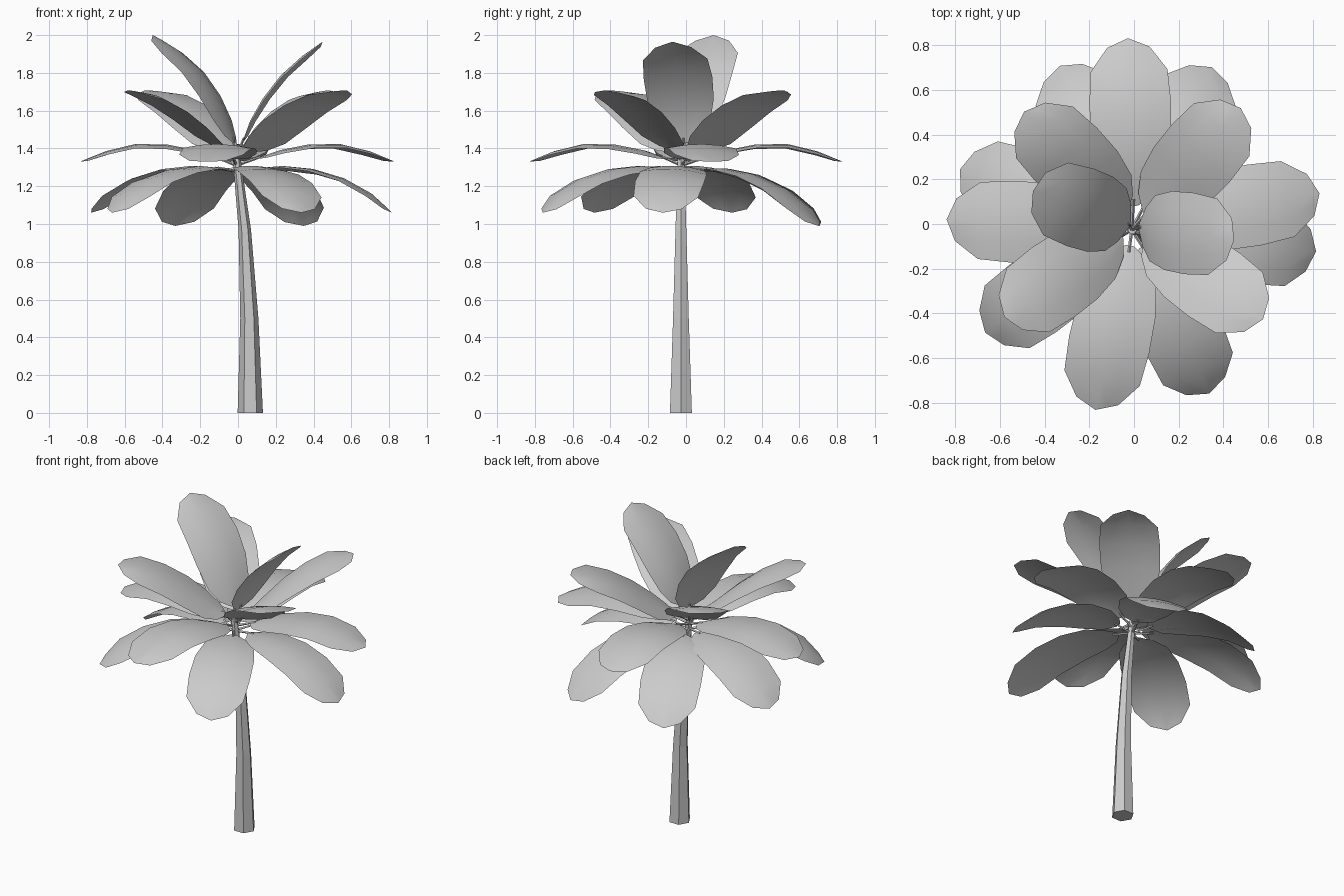
import bpy, bmesh
from math import sin, cos, pi, radians
from mathutils import Vector

if "Cube" in bpy.data.objects:
    bpy.data.objects.remove(bpy.data.objects["Cube"])

ROOT = Vector((-0.01, -0.024, 0))     # where the stalks meet the trunk
CROWN = Vector((0.002, -0.009, 0))    # centre the blades radiate from
UP = Vector((0, 0, 1))


def make_object(name, bm, smooth=None):
    bmesh.ops.recalc_face_normals(bm, faces=bm.faces)
    mesh = bpy.data.meshes.new(name)
    bm.to_mesh(mesh)
    bm.free()
    ob = bpy.data.objects.new(name, mesh)
    bpy.context.collection.objects.link(ob)
    if smooth:
        bpy.context.view_layer.objects.active = ob
        ob.select_set(True)
        bpy.ops.object.shade_smooth_by_angle(angle=radians(smooth))
        ob.select_set(False)
    return ob


def tube(bm, rings):
    """Capped loft through rings of vectors."""
    loops = [[bm.verts.new(p) for p in ring] for ring in rings]
    n = len(loops[0])
    for a, b in zip(loops, loops[1:]):
        for i in range(n):
            bm.faces.new((a[i], a[(i + 1) % n], b[(i + 1) % n], b[i]))
    bm.faces.new(loops[0][::-1])
    bm.faces.new(loops[-1])


def along(pts, t):
    """Point and tangent at arc-length fraction t of a (r, z) polyline."""
    segs = [(Vector(a), Vector(b)) for a, b in zip(pts, pts[1:])]
    d = t * sum((b - a).length for a, b in segs)
    for a, b in segs:
        length = (b - a).length
        if d <= length + 1e-6:
            return a.lerp(b, d / length), (b - a).normalized()
        d -= length
    return segs[-1][1], (segs[-1][1] - segs[-1][0]).normalized()


# Trunk: six-sided, tapering and leaning: (x, z, radius)
bm = bmesh.new()
tube(bm, [[Vector((x + r * cos(k * pi / 3), -0.027 + r * sin(k * pi / 3), z)) for k in range(6)]
          for x, z, r in [(0.065, 0, 0.067), (0.060, 0.5, 0.048), (0.036, 0.97, 0.033),
                          (0.015, 1.15, 0.027), (-0.008, 1.36, 0.020)]])
make_object("trunk", bm)

# Leaf half outline: (fraction of leaf length, half width)
OUTLINE = [(0, 0.02), (0.06, 0.09), (0.18, 0.148), (0.38, 0.177), (0.6, 0.183),
           (0.81, 0.172), (0.95, 0.095), (1, 0)]
COLUMNS = (-1, -0.5, 0, 0.5, 1)


def leaf(name, angle, roll, root_z, path):
    a = radians(angle)
    out, side = Vector((cos(a), sin(a), 0)), Vector((-sin(a), cos(a), 0))
    # Blade: lightly cambered, rolled about its midrib and untwisting to the tip
    bm = bmesh.new()
    rows = []
    for t, w in OUTLINE:
        p, tan = along(path, t)
        r = radians(roll * (1 - 0.7 * t))
        n0 = UP * tan.x - out * tan.y
        across = side * cos(r) - n0 * sin(r)
        normal = n0 * cos(r) + side * sin(r)
        mid = CROWN + out * p.x + UP * p.y
        if w == 0:
            rows.append([bm.verts.new(mid)] * 5)
            continue
        rows.append([bm.verts.new(mid + across * (u * w) - normal * (u * u * 0.12 * w))
                     for u in COLUMNS])
    for r0, r1 in zip(rows, rows[1:]):
        for i in range(4):
            bm.faces.new(list(dict.fromkeys((r0[i], r0[i + 1], r1[i + 1], r1[i]))))
    make_object(name, bm, 40)
    # Stalk from the trunk to the blade
    bm = bmesh.new()
    p, tan = along(path, 0.04)
    n = UP * tan.x - out * tan.y
    tube(bm, [[c + (side * cos(k * pi / 2) + n * sin(k * pi / 2)) * r for k in range(4)]
              for c, r in ((ROOT + UP * root_z, 0.008),
                           (CROWN + out * p.x + UP * p.y, 0.006))])
    make_object(name + "_stalk", bm)


# Leaf tiers: name, stalk root height, (angle, roll) of each leaf, (radius, height) path
TIERS = [
    ("low_leaf", 1.28, ((-8, 4), (162, -4), (215.5, 0), (-66, 4)),
     [(0.10, 1.295), (0.28, 1.31), (0.44, 1.285), (0.60, 1.23), (0.73, 1.15), (0.82, 1.06)]),
    ("low_back_leaf", 1.28, ((64, 4), (115, 0)),
     [(0.10, 1.29), (0.27, 1.295), (0.42, 1.26), (0.57, 1.19), (0.70, 1.09), (0.79, 0.99)]),
    ("middle_leaf", 1.31, ((10, 1), (92, 1), (178, 1), (258, 1)),
     [(0.09, 1.345), (0.25, 1.40), (0.45, 1.433), (0.63, 1.415), (0.84, 1.33)]),
    ("upper_leaf", 1.33, ((48, 11), (134, 11), (215, 11), (-36, 11)),
     [(0.07, 1.385), (0.18, 1.46), (0.32, 1.565), (0.46, 1.645), (0.59, 1.695), (0.71, 1.708)]),
    ("top_leaf", 1.35, ((-8, -4),),
     [(0.02, 1.43), (0.08, 1.59), (0.19, 1.75), (0.30, 1.86), (0.45, 1.965)]),
    ("top_left_leaf", 1.35, ((161, 0),),
     [(0.02, 1.43), (0.09, 1.60), (0.19, 1.77), (0.31, 1.89), (0.48, 2.0)]),
]
for name, root_z, leaves, path in TIERS:
    for i, (angle, roll) in enumerate(leaves):
        leaf(f"{name}_{i + 1}", angle, roll, root_z, path)
